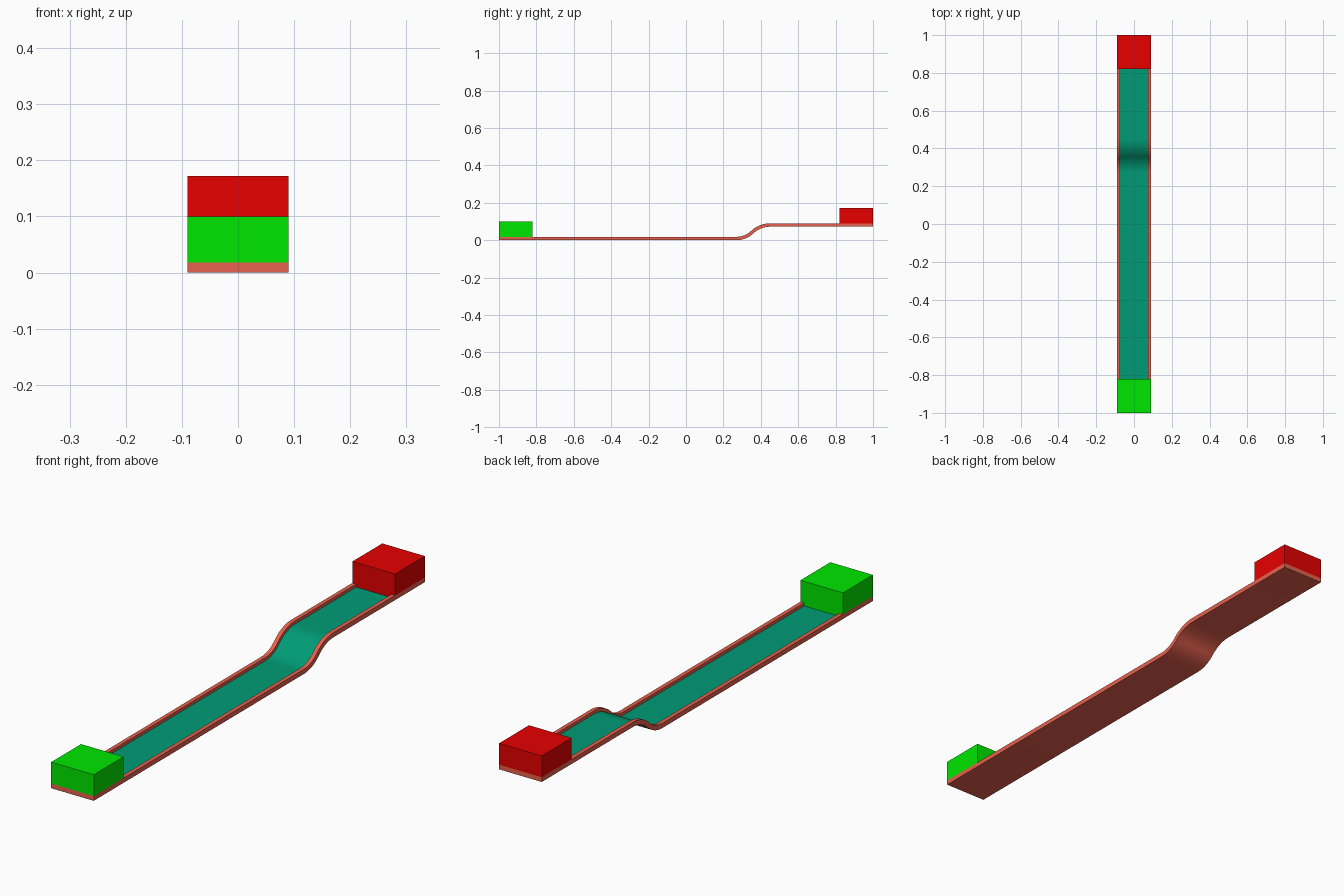
import bpy, bmesh
from math import sin, cos, atan, pi
from mathutils import Matrix

if "Cube" in bpy.data.objects:
    bpy.data.objects.remove(bpy.data.objects["Cube"])

W, INNER = 0.09, 0.074          # half widths: outside and channel
RIM, FLOOR = 0.018, 0.006       # heights: rim top and channel floor
RISE, Y0, Y1 = 0.072, 0.27, 0.45
BLOCK_H, BLOCK_L = 0.082, 0.18


def material(name, rgb):
    m = bpy.data.materials.new(name)
    m.diffuse_color = (*rgb, 1)
    m.use_nodes = True
    m.node_tree.nodes["Principled BSDF"].inputs["Base Color"].default_value = m.diffuse_color
    return m


def finish(name, bm, mats):
    bmesh.ops.recalc_face_normals(bm, faces=bm.faces)
    me = bpy.data.meshes.new(name)
    bm.to_mesh(me)
    bm.free()
    for m in mats:
        me.materials.append(m)
    ob = bpy.data.objects.new(name, me)
    bpy.context.collection.objects.link(ob)
    return ob


def add_box(bm, lo, hi):
    mid = [(a + b) / 2 for a, b in zip(lo, hi)]
    size = [b - a for a, b in zip(lo, hi)]
    bmesh.ops.create_cube(bm, size=1, matrix=Matrix.Translation(mid) @ Matrix.Diagonal((*size, 1)))


salmon = material("rim_salmon", (0.80, 0.12, 0.075))
teal = material("floor_teal", (0.0, 0.33, 0.18))
green = material("green", (0.0, 0.8, 0.0))
red = material("red", (0.8, 0.0, 0.0))

# Track path (y, z, slope angle): flat, two mirrored arcs, flat
theta = 2 * atan(RISE / (Y1 - Y0))
R = (Y1 - Y0) / 2 / sin(theta)
N = 12
path = [(-1, 0, 0)]
for i in range(N + 1):
    a = theta * i / N
    path.append((Y0 + R * sin(a), R * (1 - cos(a)), a))
for i in range(N - 1, -1, -1):
    a = theta * i / N
    path.append((Y1 - R * sin(a), RISE - R * (1 - cos(a)), a))
path.append((1, RISE, 0))

# Channel cross-section swept along the path; segment 4 is the floor
section = [(-W, 0), (W, 0), (W, RIM), (INNER, RIM), (INNER, FLOOR),
           (-INNER, FLOOR), (-INNER, RIM), (-W, RIM)]
bm = bmesh.new()
rings = [[bm.verts.new((u, y - n * sin(a), z + n * cos(a))) for u, n in section]
         for y, z, a in path]
for r, s in zip(rings, rings[1:]):
    for k in range(len(section)):
        j = (k + 1) % len(section)
        f = bm.faces.new((r[k], r[j], s[j], s[k]))
        f.material_index = 1 if k == 4 else 0
bm.faces.new(rings[0])
bm.faces.new(rings[-1])
track = finish("track", bm, [salmon, teal])
bpy.context.view_layer.objects.active = track
track.select_set(True)
bpy.ops.object.shade_smooth_by_angle(angle=pi / 6)
track.select_set(False)

# End blocks sit on the rims and fill the channel; a small wall closes each end
for name, side, z, mat in (("start_block", -1, 0, green), ("finish_block", 1, RISE, red)):
    ya, yb = sorted((side, side * (1 - BLOCK_L)))
    bm = bmesh.new()
    add_box(bm, (-W, ya, z + RIM), (W, yb, z + RIM + BLOCK_H))
    pa, pb = sorted((side * 0.984, side * (1 - BLOCK_L)))
    add_box(bm, (-INNER, pa, z + FLOOR), (INNER, pb, z + RIM))
    finish(name, bm, [mat])
    wa, wb = sorted((side, side * 0.984))
    bm = bmesh.new()
    add_box(bm, (-INNER, wa, z + FLOOR), (INNER, wb, z + RIM))
    finish(name.replace("block", "end_wall"), bm, [salmon])
